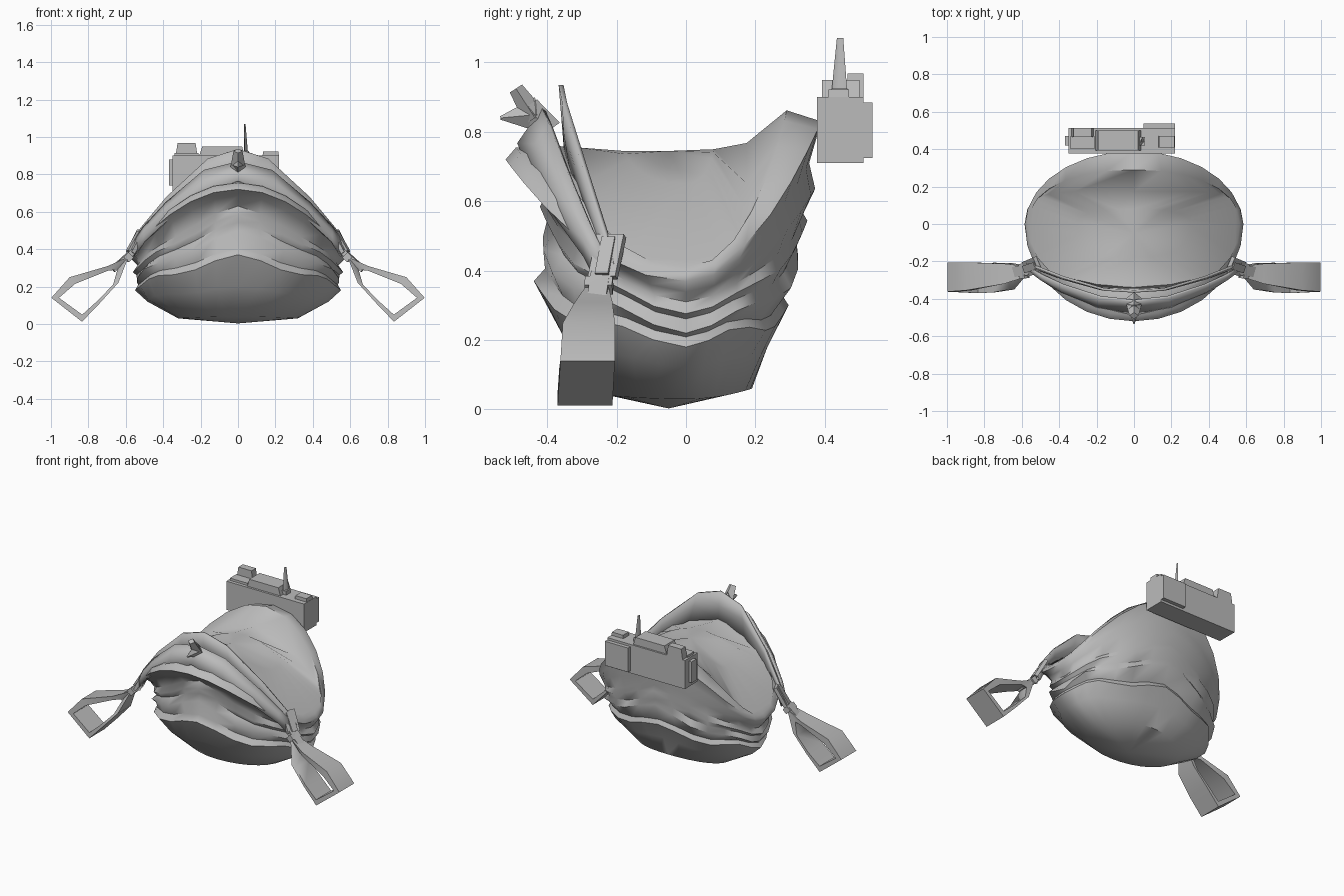
import bpy, bmesh, math
from mathutils import Vector, Matrix

cube = bpy.data.objects.get("Cube")
if cube:
    bpy.data.objects.remove(cube, do_unlink=True)

grey = bpy.data.materials.new("plain_grey")
grey.use_nodes = True
grey.diffuse_color = (0.5, 0.5, 0.5, 1)
grey.node_tree.nodes["Principled BSDF"].inputs["Base Color"].default_value = (0.5, 0.5, 0.5, 1)


def finish(name, bm, mirror=False, thick=0, angle=35):
    bmesh.ops.recalc_face_normals(bm, faces=bm.faces)
    mesh = bpy.data.meshes.new(name)
    bm.to_mesh(mesh)
    bm.free()
    mesh.materials.append(grey)
    ob = bpy.data.objects.new(name, mesh)
    bpy.context.collection.objects.link(ob)
    if mirror:
        mod = ob.modifiers.new("mirror", 'MIRROR')
        mod.use_clip = True
    if thick:
        mod = ob.modifiers.new("thickness", 'SOLIDIFY')
        mod.thickness = thick
        mod.offset = 0
    bpy.ops.object.select_all(action='DESELECT')
    ob.select_set(True)
    bpy.context.view_layer.objects.active = ob
    bpy.ops.object.shade_smooth_by_angle(angle=math.radians(angle))
    return ob


def box(name, lo, hi, taper=1.0):
    """Box whose top may be narrowed along x."""
    bm = bmesh.new()
    lo, hi = Vector(lo), Vector(hi)
    mid = (lo + hi) / 2
    bmesh.ops.create_cube(bm, size=1, matrix=Matrix.Translation(mid) @ Matrix.Diagonal((*(hi - lo), 1)))
    for v in bm.verts:
        if v.co.z > mid.z:
            v.co.x = mid.x + (v.co.x - mid.x) * taper
    return finish(name, bm)


def bar(name, a, b, width, depth):
    """Mirrored flat bar from a to b, wide along y."""
    a, b = Vector(a), Vector(b)
    d = b - a
    rot = d.to_track_quat('Z', 'Y').to_matrix().to_4x4()
    bm = bmesh.new()
    bmesh.ops.create_cube(bm, size=1, matrix=Matrix.Translation((a + b) / 2) @ rot
                          @ Matrix.Diagonal((width, depth, d.length, 1)))
    return finish(name, bm, mirror=True)


def ribbon(name, low, high, bulge):
    """Mirrored cloth band between two edges, with a crease along the middle."""
    bm = bmesh.new()
    rows = []
    for p, q in zip(low, high):
        mid = (Vector(p) + Vector(q)) / 2
        if p[0] > 0:
            mid += Vector((0, -bulge, bulge))
        rows.append([bm.verts.new(v) for v in (p, mid, q)])
    for r, s in zip(rows, rows[1:]):
        for k in range(2):
            bm.faces.new((r[k], s[k], s[k + 1], r[k + 1]))
    return finish(name, bm, mirror=True, thick=0.014, angle=60)


def spike(name, base, tip, wide, deep, end=0.3):
    """Four-sided tapering tail."""
    base, tip = Vector(base), Vector(tip)
    d = tip - base
    rot = d.to_track_quat('Z', 'X').to_matrix().to_4x4()
    bm = bmesh.new()
    bmesh.ops.create_cone(bm, cap_ends=True, segments=4, radius1=1, radius2=end, depth=d.length,
                          matrix=Matrix.Translation((base + tip) / 2) @ rot @ Matrix.Diagonal((wide, deep, 1, 1)))
    return finish(name, bm, angle=60)


# Folded cloth body: half width, front y, back y, side z, front z, back z, roundness, fold wobble
rings = [
    (.32, -.22, .19, .03, .04, .06, 1, 0),
    (.49, -.35, .24, .13, .19, .18, 1, .01),
    (.54, -.43, .29, .20, .35, .28, 1, .02),
    (.525, -.40, .275, .225, .39, .31, 1, .016),
    (.55, -.42, .33, .24, .48, .42, 1, .02),
    (.535, -.395, .315, .275, .53, .46, 1, .014),
    (.555, -.415, .345, .29, .57, .53, 1, .014),
    (.54, -.405, .335, .32, .62, .565, 1, .01),
    (.56, -.47, .37, .345, .68, .63, 1, .006),
    (.585, -.52, .355, .37, .72, .71, 1, 0),
    (.58, -.49, .39, .39, .755, .83, 1, 0),
    (.565, -.38, .29, .41, .76, .862, .9, 0),
    (.545, -.31, .175, .43, .755, .768, .36, 0),
    (.30, -.18, .08, .65, .745, .75, .8, 0),
]
SEG = 28


def signed_pow(v, e):
    return math.copysign(abs(v) ** e, v)


bm = bmesh.new()
loops = []
for i, (rx, yf, yb, zs, zf, zb, e, wob) in enumerate(rings):
    loop = []
    arch = 1.5 if 1 < i < 8 else 2
    for j in range(SEG):
        t = 2 * math.pi * j / SEG
        c, s = signed_pow(math.cos(t), e), signed_pow(math.sin(t), e)
        y, ztop = (s * yb, zb) if s > 0 else (-s * yf, zf)
        z = zs + (ztop - zs) * (1 - abs(c) ** arch) - wob * math.cos(6 * t)
        grow = 1 + wob * math.cos(8 * t + math.pi * (i % 3))
        loop.append(bm.verts.new((rx * c * grow, y * grow, z)))
    loops.append(loop)
for a, b in zip(loops, loops[1:]):
    for j in range(SEG):
        k = (j + 1) % SEG
        bm.faces.new((a[j], a[k], b[k], b[j]))
for loop, tip in ((loops[0], (0, -.05, .003)), (loops[-1], (0, -.05, .745))):
    v = bm.verts.new(tip)
    for j in range(SEG):
        bm.faces.new((loop[j], loop[(j + 1) % SEG], v))
finish("cloth_body", bm, angle=52)

# Bands over the front shoulder
ribbon("inner_band",
       [(0, -.345, .75), (.2, -.33, .70), (.38, -.285, .57), (.5, -.24, .45), (.55, -.22, .37)],
       [(0, -.36, .935), (.16, -.35, .885), (.38, -.285, .68), (.52, -.23, .51), (.58, -.20, .41)], .006)
ribbon("outer_band",
       [(0, -.48, .765), (.2, -.445, .68), (.38, -.37, .55), (.5, -.29, .44), (.55, -.25, .36)],
       [(0, -.41, .865), (.18, -.39, .82), (.38, -.325, .65), (.5, -.27, .52), (.57, -.22, .42)], .012)

# Knot with two short tails
spike("knot", (0, -.40, .80), (0, -.455, .875), .045, .045, .7)
spike("lower_tail", (0, -.43, .85), (0, -.535, .84), .05, .035, .1)
spike("upper_tail", (0, -.435, .84), (0, -.49, .925), .035, .04, .6)

# Buckles and necks of the side straps
bar("buckle_plate", (.515, -.215, .50), (.575, -.24, .38), .085, .022)
bar("buckle_insert", (.52, -.22, .49), (.58, -.24, .385), .04, .032)
bar("strap_clip", (.575, -.25, .37), (.60, -.252, .345), .08, .04)
bar("strap_neck", (.56, -.245, .39), (.67, -.26, .29), .055, .03)

# Hanging handle loops: outer x z, inner x z, front y, back y
handle = [
    ((.585, .36), (.645, .29), -.285, -.225),
    ((.64, .22), (.668, .21), -.35, -.21),
    ((.74, .11), (.75, .125), -.365, -.207),
    ((.834, .012), (.833, .05), -.37, -.212),
    ((.998, .14), (.957, .14), -.362, -.205),
    ((.90, .25), (.87, .215), -.355, -.205),
    ((.695, .31), (.695, .285), -.32, -.212),
]
bm = bmesh.new()
rows = []
for o, n, front, back in handle:
    rows.append([bm.verts.new((p[0], y, p[1])) for p, y in ((o, front), (o, back), (n, back), (n, front))])
for k, r in enumerate(rows):
    s = rows[(k + 1) % len(rows)]
    for m in range(4):
        n = (m + 1) % 4
        bm.faces.new((r[m], s[m], s[n], r[n]))
finish("handle_loops", bm, mirror=True, angle=60)

# Radio box on the back
box("radio_case", (-.35, .378, .71), (.22, .512, .90))
box("radio_battery", (.05, .50, .725), (.22, .537, .885))
box("radio_side_button", (-.37, .42, .74), (-.345, .47, .88))
box("radio_top_panel", (-.21, .392, .89), (.04, .50, .95), .85)
box("radio_knob", (-.335, .465, .89), (-.215, .512, .968), .8)
box("radio_knob_base", (-.34, .40, .89), (-.21, .47, .915))
box("radio_switch", (.13, .41, .89), (.22, .47, .922), .9)
box("antenna_socket", (.02, .42, .89), (.06, .465, .925))
spike("antenna", (.043, .442, .91), (.036, .444, 1.07), .011, .024, .4)
